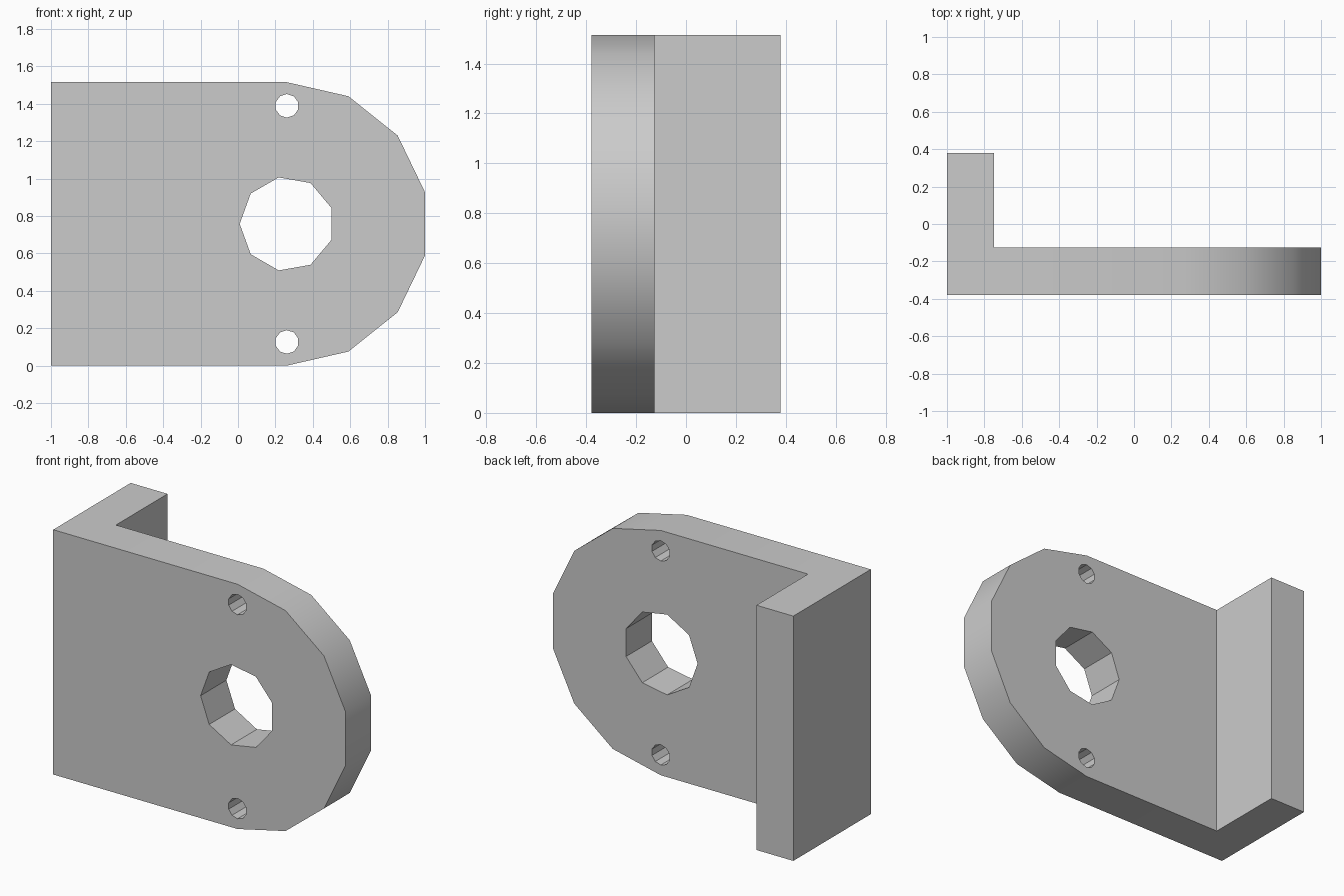
import bpy, bmesh
from math import radians, cos, sin, pi

default = bpy.data.objects.get("Cube")
if default:
    bpy.data.objects.remove(default, do_unlink=True)

T = 0.2525            # wall thickness, the base unit of the part
R = 3 * T             # radius of the rounded end
CX = 1 - R * cos(pi / 14)   # axis of the rounded end
FRONT = -1.5 * T

grey = bpy.data.materials.new("plain grey")
grey.use_nodes = True
color = (0.6, 0.6, 0.6, 1)
grey.diffuse_color = color
grey.node_tree.nodes["Principled BSDF"].inputs["Base Color"].default_value = color


def prism(name, outline, y0, y1):
    """Extrude an x-z outline from y0 to y1."""
    bm = bmesh.new()
    face = bm.faces.new([bm.verts.new((x, y0, z)) for x, z in outline])
    ext = bmesh.ops.extrude_face_region(bm, geom=[face])["geom"]
    moved = [v for v in ext if isinstance(v, bmesh.types.BMVert)]
    bmesh.ops.translate(bm, verts=moved, vec=(0, y1 - y0, 0))
    bmesh.ops.recalc_face_normals(bm, faces=bm.faces)
    mesh = bpy.data.meshes.new(name)
    bm.to_mesh(mesh)
    bm.free()
    mesh.materials.append(grey)
    obj = bpy.data.objects.new(name, mesh)
    bpy.context.collection.objects.link(obj)
    return obj


def ring(x, z, r, sides, start):
    return [(x + r * cos(start + 2 * pi * i / sides),
             z + r * sin(start + 2 * pi * i / sides)) for i in range(sides)]


def combine(target, tool, operation):
    """Apply a boolean, then remove the tool."""
    mod = target.modifiers.new(operation.lower(), 'BOOLEAN')
    mod.object, mod.operation, mod.solver = tool, operation, 'EXACT'
    bpy.ops.object.select_all(action='DESELECT')
    target.select_set(True)
    bpy.context.view_layer.objects.active = target
    bpy.ops.object.modifier_apply(modifier=mod.name)
    bpy.data.objects.remove(tool, do_unlink=True)


# Plate with a seven-sided rounded end
arc = [(CX + R * sin(pi * i / 7), R - R * cos(pi * i / 7)) for i in range(8)]
bracket = prism("angle_bracket", [(-1, 0)] + arc + [(-1, 2 * R)], FRONT, FRONT + T)

# Flange turned back along the square end
flange = prism("flange", [(-1, 0), (T - 1, 0), (T - 1, 2 * R), (-1, 2 * R)],
               FRONT, -FRONT)
combine(bracket, flange, 'UNION')

# Central bore and the two screw holes
holes = [(R, T, 9, pi), (T / 2, T / 4, 10, pi / 2), (2 * R - T / 2, T / 4, 10, pi / 2)]
for z, r, sides, start in holes:
    cutter = prism("hole_cutter", ring(CX, z, r, sides, start), FRONT - 0.1, FRONT + T + 0.1)
    cutter.hide_render = True
    combine(bracket, cutter, 'DIFFERENCE')

# Smooth the rounded end, keep corners and holes crisp
bpy.ops.object.select_all(action='DESELECT')
bracket.select_set(True)
bpy.context.view_layer.objects.active = bracket
bpy.ops.object.shade_smooth_by_angle(angle=radians(30))
